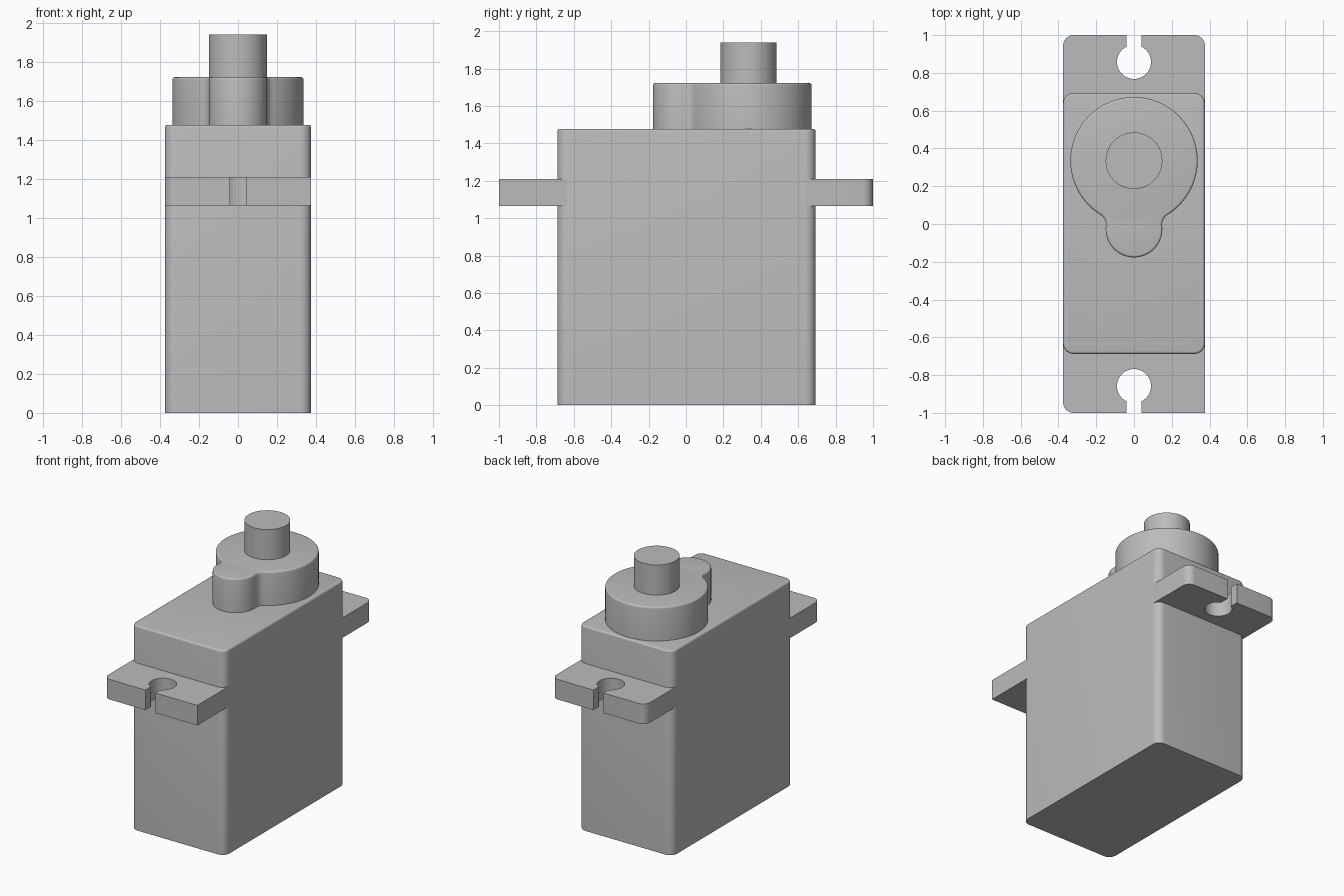
import bpy, bmesh
from math import sin, cos, pi, sqrt, atan2, radians

cube = bpy.data.objects.get("Cube")
if cube:
    bpy.data.objects.remove(cube, do_unlink=True)

GREY = (0.5, 0.5, 0.5, 1.0)
plastic = bpy.data.materials.new("grey plastic")
plastic.diffuse_color = GREY
plastic.use_nodes = True
for node in plastic.node_tree.nodes:
    if node.type == 'BSDF_PRINCIPLED':
        node.inputs["Base Color"].default_value = GREY


def arc(cx, cy, r, start, end, steps):
    """Points along an arc, angles in radians."""
    return [(cx + r * cos(start + (end - start) * i / steps),
             cy + r * sin(start + (end - start) * i / steps))
            for i in range(steps + 1)]


def prism(name, outline, z0, z1, round_top=0.0):
    """Extrude a closed outline upward, optionally rounding its top rim."""
    bm = bmesh.new()
    base = bm.faces.new([bm.verts.new((x, y, z0)) for x, y in outline])
    ext = bmesh.ops.extrude_face_region(bm, geom=[base], use_keep_orig=True)
    top = [g for g in ext["geom"] if isinstance(g, bmesh.types.BMVert)]
    for v in top:
        v.co.z = z1
    bmesh.ops.recalc_face_normals(bm, faces=bm.faces[:])
    if round_top:
        rim = [e for e in bm.edges if all(v in top for v in e.verts)]
        bmesh.ops.bevel(bm, geom=rim, offset=round_top, segments=4,
                        profile=0.5, affect='EDGES')
    mesh = bpy.data.meshes.new(name)
    bm.to_mesh(mesh)
    bm.free()
    mesh.materials.append(plastic)
    obj = bpy.data.objects.new(name, mesh)
    bpy.context.collection.objects.link(obj)
    bpy.ops.object.select_all(action='DESELECT')
    obj.select_set(True)
    bpy.context.view_layer.objects.active = obj
    bpy.ops.object.shade_smooth_by_angle(angle=radians(35))
    return obj


HALF_W = 0.375
BACK, FRONT = 0.693, -0.688
CORNER = 0.055

# Case: box with rounded upright corners and a softened top rim
case = []
for i, (sx, y) in enumerate([(1, BACK), (-1, BACK), (-1, FRONT), (1, FRONT)]):
    sy = 1 if y > 0 else -1
    case += arc(sx * (HALF_W - CORNER), y - sy * CORNER, CORNER,
                i * pi / 2, (i + 1) * pi / 2, 8)
prism("case", case, 0, 1.478, 0.014)


# Mounting ears: plates with a keyhole slot open at the outer edge
def ear(name, side, inner, right_round):
    hole_y, hole_r, slot = 0.858, 0.09, 0.04
    gap = atan2(slot, sqrt(hole_r ** 2 - slot ** 2))
    pts = [(-HALF_W, inner), (HALF_W, inner)]
    if right_round:
        pts += arc(HALF_W - CORNER, 1 - CORNER, CORNER, 0, pi / 2, 8)
    else:
        pts += [(HALF_W, 1)]
    pts += [(slot, 1)]
    pts += arc(0, hole_y, hole_r, pi / 2 - gap, gap - 3 * pi / 2, 40)
    pts += [(-slot, 1)]
    pts += arc(CORNER - HALF_W, 1 - CORNER, CORNER, pi / 2, pi, 8)
    prism(name, [(x, side * y) for x, y in pts], 1.065, 1.21)


ear("back_ear", 1, 0.64, True)
ear("front_ear", -1, 0.635, False)

# Gear housing: large and small discs blended by concave fillets
BIG_Y, BIG_R = 0.335, 0.337
SMALL_Y, SMALL_R = -0.027, 0.15
FILLET = 0.06
d = BIG_Y - SMALL_Y
a, b = BIG_R + FILLET, SMALL_R + FILLET
drop = (a * a - b * b + d * d) / (2 * d)
fx, fy = sqrt(a * a - drop * drop), BIG_Y - drop
to_big = atan2(fy - BIG_Y, fx)
to_small = atan2(fy - SMALL_Y, fx)
housing = arc(0, BIG_Y, BIG_R, to_big, pi - to_big, 64)
housing += arc(-fx, fy, FILLET, -to_big, -to_small, 10)[1:]
housing += arc(0, SMALL_Y, SMALL_R, pi - to_small, 2 * pi + to_small, 32)[1:]
housing += arc(fx, fy, FILLET, pi + to_small, pi + to_big, 10)[1:-1]
prism("gear_housing", housing, 1.46, 1.722, 0.012)

# Output shaft
prism("output_shaft", arc(0, BIG_Y, 0.15, 0, 2 * pi, 64)[:-1], 1.7, 1.94)
